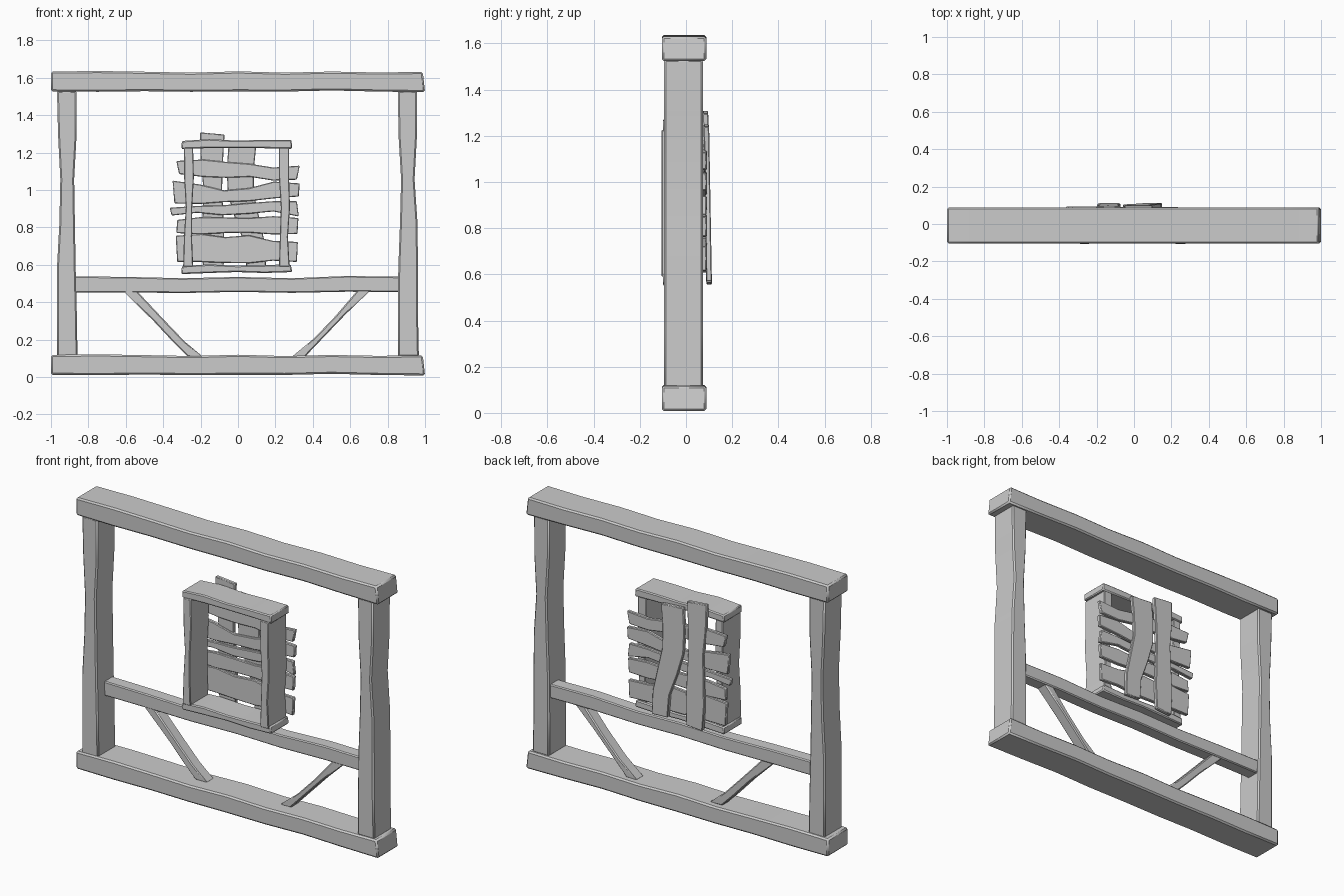
import bpy, bmesh


def loft(name, pairs, y, dy=0.0, bevel=0.006):
    """Timber through a row of (lo, hi) xz point pairs; y = depth range, dy = drift in y to the end."""
    bm = bmesh.new()
    rings = []
    for i, ((ax, az), (bx, bz)) in enumerate(pairs):
        s = dy * i / (len(pairs) - 1)
        rings.append([bm.verts.new(p) for p in (
            (ax, y[0] + s, az), (bx, y[0] + s, bz), (bx, y[1] + s, bz), (ax, y[1] + s, az))])
    for r, q in zip(rings, rings[1:]):
        for k in range(4):
            n = (k + 1) % 4
            bm.faces.new((r[k], r[n], q[n], q[k]))
    bm.faces.new(rings[0])
    bm.faces.new(rings[-1])
    bmesh.ops.recalc_face_normals(bm, faces=bm.faces)
    me = bpy.data.meshes.new(name)
    bm.to_mesh(me)
    bm.free()
    ob = bpy.data.objects.new(name, me)
    bpy.context.collection.objects.link(ob)
    mod = ob.modifiers.new("worn_edges", 'BEVEL')
    mod.width = bevel
    mod.segments = 1
    mod.limit_method = 'ANGLE'
    mod.angle_limit = 0.8
    bpy.context.view_layer.objects.active = ob
    ob.select_set(True)
    bpy.ops.object.shade_smooth_by_angle(angle=0.6)
    ob.select_set(False)
    return ob


def spread(a, b, n):
    return [a + (b - a) * i / (n - 1) for i in range(n)]


def across(name, x0, x1, lo, hi, y, skew=(0, 0), **kw):
    """Horizontal timber: lo / hi are edge heights; skew leans the two cut ends."""
    xs = spread(x0, x1, len(lo))
    pairs = [[(x, a), (x, b)] for x, a, b in zip(xs, lo, hi)]
    pairs[0][1] = (x0 + skew[0], hi[0])
    pairs[-1][1] = (x1 + skew[1], hi[-1])
    return loft(name, pairs, y, **kw)


def upright(name, z0, z1, lo, hi, y, skew=(0, 0), **kw):
    """Vertical timber: lo / hi are edge x positions from bottom to top."""
    zs = spread(z0, z1, len(lo))
    pairs = [[(a, z), (b, z)] for z, a, b in zip(zs, lo, hi)]
    pairs[0][1] = (hi[0], z0 + skew[0])
    pairs[-1][1] = (hi[-1], z1 + skew[1])
    return loft(name, pairs, y, **kw)


# main top and bottom beams (same shape)
for name, z in (("bottom_beam", 0.0), ("top_beam", 1.515)):
    across(name, -1.0, 1.0,
           [z + v for v in (.012, .010, .013, .010, .012, .011, .017, .011, .008)],
           [z + v for v in (.118, .121, .117, .112, .119, .112, .118, .113, .116)],
           (-.105, .088), skew=(0, -.012), bevel=.009)

# main posts
upright("left_post", .11, 1.53,
        (-.968, -.968, -.968, -.955, -.95, -.962, -.968),
        (-.858, -.862, -.868, -.872, -.876, -.863, -.863), (-.095, .073), bevel=.008)
upright("right_post", .11, 1.53,
        (.855, .855, .857, .866, .872, .858, .855),
        (.967, .962, .962, .96, .944, .957, .958), (-.095, .073), bevel=.008)

# middle rail
across("middle_rail", -.88, .875,
       (.452, .452, .449, .455, .45, .456, .454),
       (.538, .535, .528, .535, .528, .54, .536), (-.022, .058))

# diagonal braces
loft("left_brace", [[(-.62, .465), (-.545, .465)], [(-.452, .3), (-.395, .305)],
                    [(-.345, .185), (-.285, .19)], [(-.27, .11), (-.19, .11)]], (-.02, .05))
loft("right_brace", [[(.64, .465), (.71, .465)], [(.52, .325), (.575, .335)],
                     [(.405, .205), (.46, .215)], [(.29, .11), (.36, .11)]], (-.02, .05))

# window frame
across("window_sill", -.303, .29, (.55, .556, .561, .556, .561),
       (.594, .602, .595, .598, .603), (-.1, .072), skew=(.003, -.008))
across("window_header", -.303, .29, (1.219, 1.224, 1.224, 1.223, 1.22),
       (1.262, 1.272, 1.264, 1.268, 1.268), (-.1, .072), skew=(.003, -.004))
upright("window_left_post", .59, 1.225, (-.293, -.289, -.279, -.288, -.289),
        (-.24, -.246, -.245, -.236, -.24), (-.106, .065), bevel=.004)
upright("window_right_post", .59, 1.225, (.219, .224, .229, .219, .219),
        (.276, .267, .278, .273, .273), (-.106, .065), bevel=.004)

# horizontal shutter planks: x ends, lower edge, upper edge, end skew
planks = [
    (-.325, .315, (.615, .615, .61, .608, .622, .615), (.755, .765, .748, .758, .728, .722), (-.008, .005)),
    (-.33, .318, (.77, .762, .77, .772, .762, .765), (.84, .855, .853, .85, .86, .85), (.005, .005)),
    (-.355, .325, (.863, .878, .865, .872, .885, .858), (.905, .915, .918, .93, .94, .94), (-.01, -.01)),
    (-.34, .325, (.928, .925, .935, .94, .955, .965), (1.05, 1.03, .998, 1.01, 1.045, 1.035), (-.01, .005)),
    (-.315, .315, (1.085, 1.07, 1.065, 1.07, 1.05, 1.055), (1.155, 1.163, 1.15, 1.14, 1.12, 1.13), (-.015, .015)),
]
for i, (x0, x1, lo, hi, skew) in enumerate(planks):
    across(f"shutter_plank_{i + 1}", x0, x1, lo, hi, (.07, .093), skew=skew, dy=-.004, bevel=.004)

# vertical shutter battens at the back
upright("left_batten", .555, 1.308, (-.185, -.195, -.19, -.185, -.2, -.203),
        (-.078, -.072, -.078, -.085, -.08, -.072), (.088, .112), skew=(.008, -.012), dy=-.016, bevel=.004)
upright("right_batten", .575, 1.25, (.045, .035, -.015, -.055, -.06, -.05),
        (.15, .145, .115, .085, .085, .098), (.088, .112), skew=(-.005, -.01), dy=-.012, bevel=.004)
